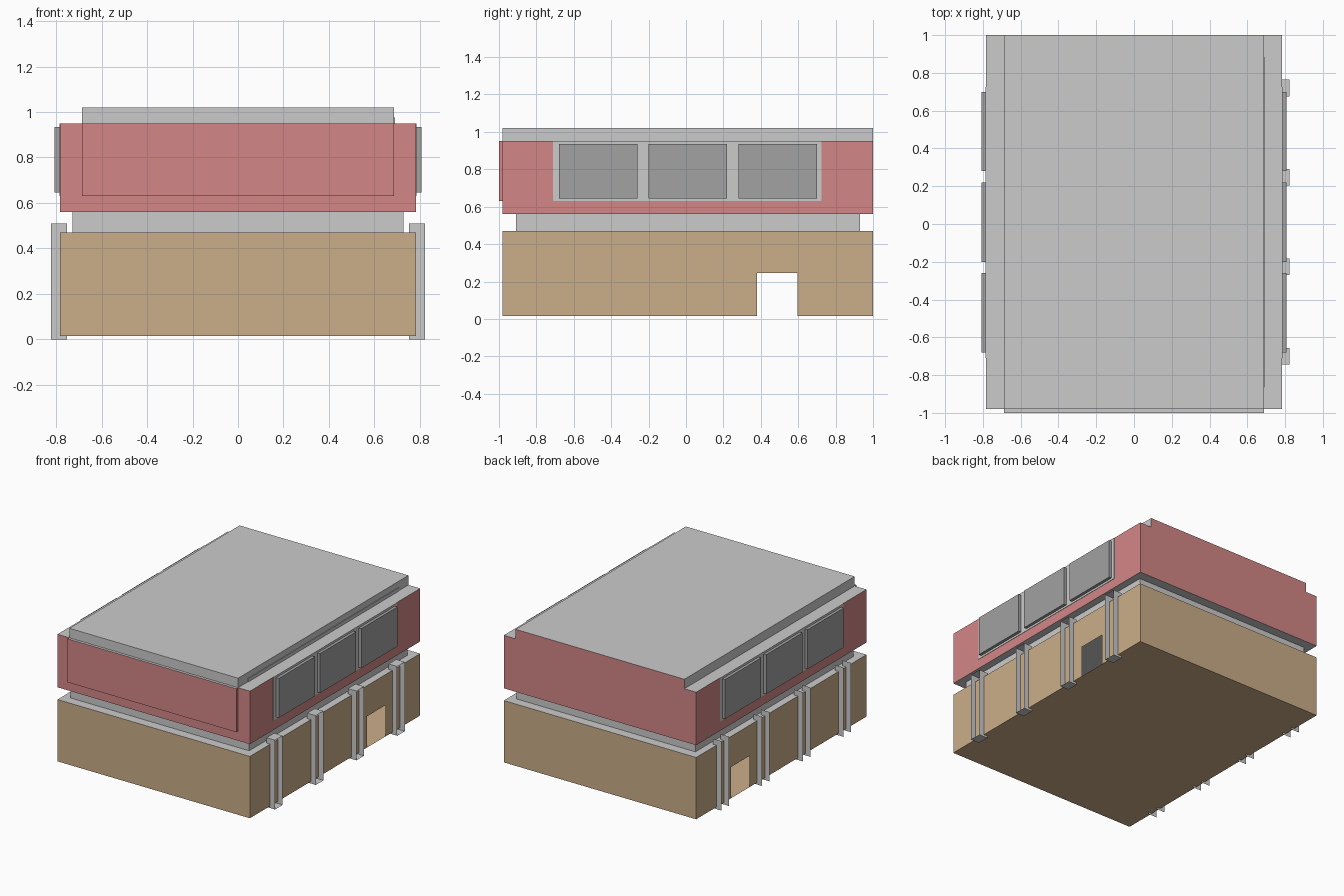
import bpy

if "Cube" in bpy.data.objects:
    bpy.data.objects.remove(bpy.data.objects["Cube"])


def material(name, rgb):
    m = bpy.data.materials.new(name)
    m.diffuse_color = (*rgb, 1)
    m.use_nodes = True
    m.node_tree.nodes["Principled BSDF"].inputs["Base Color"].default_value = m.diffuse_color
    return m


TAN = material("tan_wall", (0.60, 0.42, 0.25))
RED = material("red_wall", (0.65, 0.24, 0.24))
DARK = material("window_grey", (0.36, 0.36, 0.36))


def mesh(name, verts, faces, mat=None):
    me = bpy.data.meshes.new(name)
    me.from_pydata(verts, [], faces)
    ob = bpy.data.objects.new(name, me)
    bpy.context.collection.objects.link(ob)
    if mat:
        me.materials.append(mat)
    return ob


# Sides: L/R = -x/+x, F/K = front/back, T/B = top/bottom
SIDES = {"L": (0, 1, 3, 2), "R": (4, 6, 7, 5), "F": (0, 4, 5, 1),
         "K": (2, 3, 7, 6), "B": (0, 2, 6, 4), "T": (1, 5, 7, 3)}


def box(name, xs, ys, zs, mat=None, sides="LRFKTB"):
    verts = [(x, y, z) for x in xs for y in ys for z in zs]
    return mesh(name, verts, [SIDES[s] for s in sides], mat)


W, ROOF_W = 0.783, 0.687
Y = (-0.98, 1.0)

# Ground floor: thin-walled hollow room with a doorway on each long side
box("ground_floor_walls", (-W, W), Y, (0.015, 0.47), TAN, "FKB")
for side, s in (("left", -1), ("right", 1)):
    outline = [(-0.98, 0.015), (0.38, 0.015), (0.38, 0.245), (0.595, 0.245),
               (0.595, 0.015), (1.0, 0.015), (1.0, 0.47), (-0.98, 0.47)]
    order = range(8) if s > 0 else range(7, -1, -1)
    mesh(side + "_door_wall", [(s * W, y, z) for y, z in outline], [tuple(order)], TAN)
box("ground_floor_ceiling", (-W, W), Y, (0.466, 0.47), None, "TB")

# Recessed band between the floors
box("recessed_band", (-0.728, 0.728), (-0.91, 0.93), (0.47, 0.56), None, "LRFK")

# Upper floor: red walls with grey ledge and underside
box("upper_walls", (-W, W), Y, (0.56, 0.95), RED, "LRFK")
box("upper_slabs", (-W, W), Y, (0.56, 0.95), None, "TB")

# Raised front panel
box("front_panel", (-ROOF_W, ROOF_W), (-1.0, -0.98), (0.63, 0.95), RED, "LRFB")
box("front_panel_top", (-ROOF_W, ROOF_W), (-1.0, -0.98), (0.63, 0.95), None, "T")

# Roof block, red at the back where it continues the wall
box("roof", (-ROOF_W, ROOF_W), Y, (0.95, 1.02), None, "LRFT")
box("roof_back", (-ROOF_W, ROOF_W), Y, (0.95, 1.02), RED, "K")
box("roof_trim", (ROOF_W, ROOF_W + 0.004), (-0.865, 0.885), (0.95, 0.975))

for side, s in (("left", -1), ("right", 1)):
    def span(a, b):
        return sorted((s * a, s * b))

    # Window strip and three window boxes
    box(side + "_window_strip", span(W - 0.01, W + 0.003), (-0.71, 0.725), (0.63, 0.95))
    for i in range(3):
        y = -0.68 + 0.48 * i
        box(f"{side}_window_{i + 1}", span(W, 0.808), (y, y + 0.42), (0.645, 0.935), DARK)

    # Open columns: two flat fins, capped on the right side only
    for i in range(4):
        y = -0.70 + 0.4733 * i
        box(f"{side}_column_{i + 1}", span(0.753, 0.823), (y - 0.044, y + 0.044),
            (0.0, 0.51), None, "FKTB" if s > 0 else "FK")
